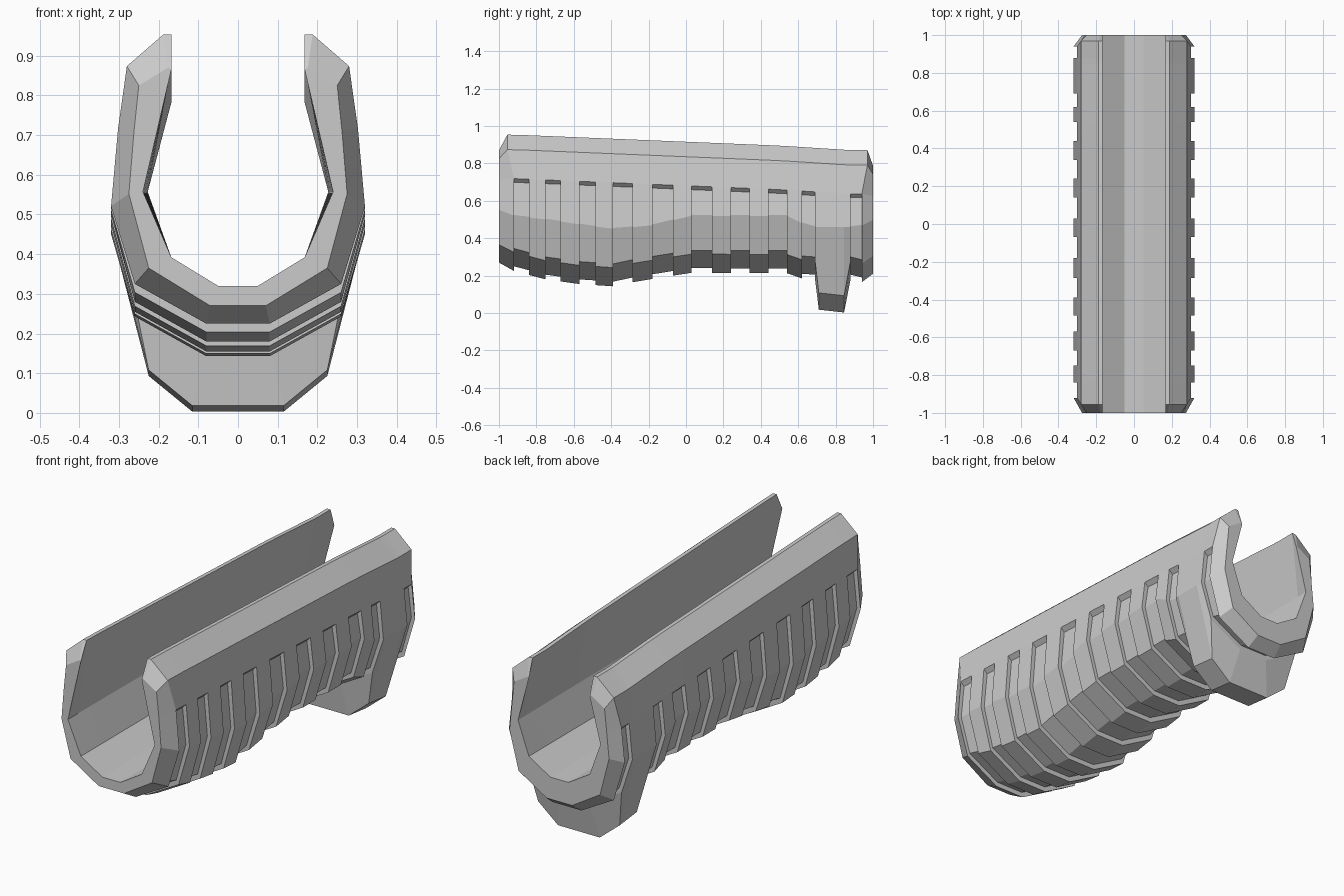
import bpy, bmesh

if "Cube" in bpy.data.objects:
    bpy.data.objects.remove(bpy.data.objects["Cube"])

def interp(keys, y):
    if y <= keys[0][0]:
        return keys[0][1]
    for (a, u), (b, v) in zip(keys, keys[1:]):
        if y <= b:
            return u + (v - u) * (y - a) / (b - a)
    return keys[-1][1]

# Height curves along the length
TOP = [(-.95, .955), (.5, .895), (.86, .872), (1, .872)]
BELLY = [(-.92, .225), (-.75, .18), (-.57, .155), (-.39, .143), (-.285, .165),
         (-.07, .20), (.03, .215), (.54, .213), (.62, .185), (.69, .18),
         (.88, .18), (.94, .165), (1, .165)]
SHOULDER = [(-1, .53), (-.75, .50), (-.4, .45), (-.2, .465), (.03, .52),
            (.54, .52), (.66, .46), (.88, .46), (1, .475)]
# Grooves: start and end along y
GROOVES = [(-.92, -.84), (-.75, -.67), (-.57, -.485), (-.39, -.285), (-.18, -.07),
           (.03, .14), (.24, .34), (.44, .54), (.62, .69), (.88, .94)]
END_INSET = [(-.01, .045), (-.035, .04), (-.045, .022), (-.04, -.01),
             (-.04, -.01), (-.03, -.05), (-.012, -.085), (0, -.09)]
GROOVE_INSET = [(-.005, .025), (-.013, .02), (-.02, .004), (-.02, -.02),
                (0, 0), (0, 0), (0, 0), (0, 0)]

def half_section(y, groove=False, tab=False, end=False):
    t, b, s = interp(TOP, y), interp(BELLY, y), interp(SHOULDER, y)
    low = [(.08, b), (.26, b + .10)]
    if tab:
        b = .018 if y < .75 else .003
        low = [(.115, b), (.225, b + .09)]
    ledge = (.302, t - .235)
    outer = low + [(.32, s), ledge, ledge, (.28, t - .08), (.188, t), (.168, t)]
    inset = END_INSET if end else GROOVE_INSET if groove else None
    if inset:
        outer = [(x + dx, z + dz) for (x, z), (dx, dz) in zip(outer, inset)]
    w = .2335 - .006 * y
    inner = [(w, .557), (.168, .392), (.05, .32)]
    pts = []
    for i, (x, z) in enumerate(outer + inner):
        yy = y
        if 5 <= i <= 7 and y == -.92:
            yy = -.955
        if 5 <= i <= 7 and y == .94:
            yy = .97
        pts.append((x, yy, z))
    return pts

# Sections from front to back, doubled at every groove wall
sections = [half_section(-1, end=True)]
for a, b in GROOVES:
    sections += [half_section(a), half_section(a, groove=True),
                 half_section(b, groove=True), half_section(b)]
    if b == .69:  # hand-stop tab below the rear
        sections += [half_section(.71, tab=True), half_section(.845, tab=True)]
sections.append(half_section(1, end=True))

# Loft the mirrored sections into one closed shell
bm = bmesh.new()
rings = []
for half in sections:
    full = half + [(-x, y, z) for x, y, z in reversed(half)]
    rings.append([bm.verts.new(p) for p in full])
n = len(rings[0])
for r, q in zip(rings, rings[1:]):
    for i in range(n):
        j = (i + 1) % n
        bm.faces.new((r[i], r[j], q[j], q[i]))
# End caps as strips between outer and inner outline
h = n // 2
for r in (rings[0], rings[-1]):
    for k in ((0, 1, 9, 10), (1, 2, 8, 9), (2, 3, 8), (3, 4, 8), (4, 5, 8), (5, 6, 7, 8)):
        bm.faces.new([r[i] for i in k])
        bm.faces.new([r[n - 1 - i] for i in k])
    bm.faces.new((r[0], r[10], r[n - 11], r[n - 1]))
bmesh.ops.remove_doubles(bm, verts=bm.verts, dist=.0005)
bmesh.ops.dissolve_degenerate(bm, edges=bm.edges, dist=.0003)
bmesh.ops.recalc_face_normals(bm, faces=bm.faces)
mesh = bpy.data.meshes.new("ribbed_handguard")
bm.to_mesh(mesh)
bm.free()
obj = bpy.data.objects.new("ribbed_handguard", mesh)
bpy.context.collection.objects.link(obj)
